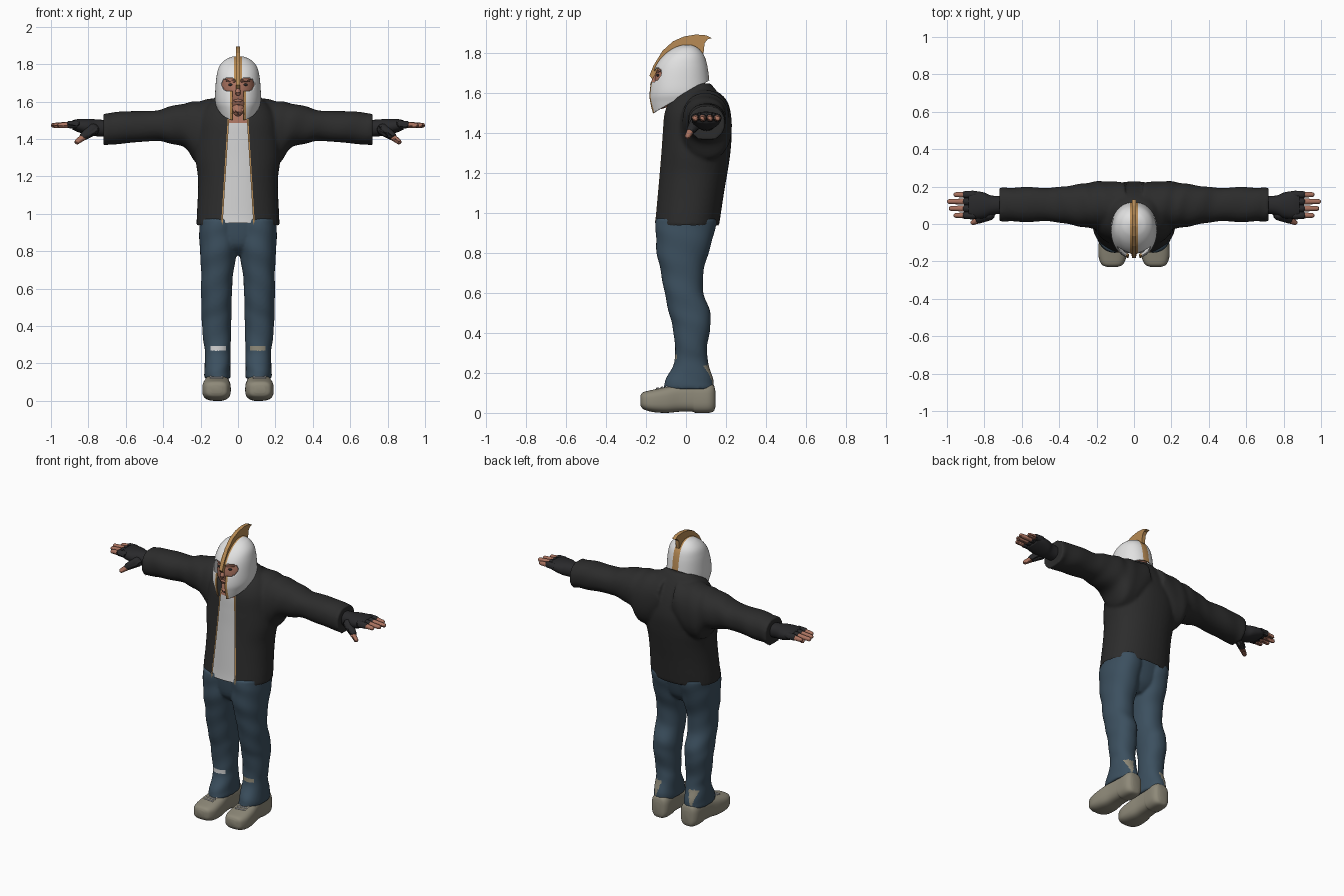
import bpy, bmesh, math
from mathutils import Vector, Matrix

if "Cube" in bpy.data.objects:
    bpy.data.objects.remove(bpy.data.objects["Cube"])


def material(name, r, g, b):
    m = bpy.data.materials.new(name)
    m.diffuse_color = (r, g, b, 1)
    m.use_nodes = True
    m.node_tree.nodes["Principled BSDF"].inputs["Base Color"].default_value = m.diffuse_color
    return m


SKIN = material("skin", 0.40, 0.17, 0.115)
WHITE = material("helmet white", 0.76, 0.76, 0.76)
GOLD = material("gold", 0.48, 0.26, 0.09)
BLACK = material("jacket black", 0.025, 0.025, 0.025)
GREY = material("shirt grey", 0.62, 0.62, 0.62)
DENIM = material("denim blue", 0.045, 0.08, 0.115)
TAN = material("boot tan", 0.27, 0.25, 0.19)
GLOVE = material("glove dark", 0.022, 0.022, 0.024)


def spline(rows, steps):
    """Catmull-Rom interpolation of whole table rows."""
    out = []
    for i in range(len(rows) - 1):
        p = [rows[max(0, min(len(rows) - 1, i + d))] for d in (-1, 0, 1, 2)]
        for j in range(steps):
            t = j / steps
            out.append([0.5 * (2 * b + (c - a) * t + (2 * a - 5 * b + 4 * c - d) * t * t
                               + (3 * b - a - 3 * c + d) * t ** 3) for a, b, c, d in zip(*p)])
    return out + [list(rows[-1])]


def loft(bm, axis, rows, s=1, n=40, steps=6, power=2.2, wave=0.0):
    """Rows are (position on axis, centre u, radius u, low v, high v)."""
    rings = []
    for k, (t, c, r, lo, hi) in enumerate(spline(rows, steps)):
        ring = []
        for i in range(n):
            a = 2 * math.pi * i / n
            ca, sa = math.cos(a), math.sin(a)
            f = 1 + wave * math.sin(k * 0.75 + 2 * a)
            u = c + f * r * math.copysign(abs(ca) ** (2 / power), ca)
            v = (lo + hi) / 2 + f * (hi - lo) / 2 * math.copysign(abs(sa) ** (2 / power), sa)
            x, y, z = {"z": (u, v, t), "x": (t, u, v), "y": (u, t, v)}[axis]
            ring.append(bm.verts.new((s * x, y, z)))
        rings.append(ring)
    for a, b in zip(rings, rings[1:]):
        for i in range(n):
            bm.faces.new((a[i], a[(i + 1) % n], b[(i + 1) % n], b[i]))
    bm.faces.new(rings[0])
    bm.faces.new(rings[-1])


def finish(bm, name, *mats, smooth=True, voxel=0):
    bmesh.ops.recalc_face_normals(bm, faces=bm.faces[:])
    me = bpy.data.meshes.new(name)
    bm.to_mesh(me)
    bm.free()
    ob = bpy.data.objects.new(name, me)
    bpy.context.collection.objects.link(ob)
    for m in mats:
        me.materials.append(m)
    if voxel:  # fuse overlapping lofts into one skin
        mod = ob.modifiers.new("fuse", "REMESH")
        mod.mode, mod.voxel_size = "VOXEL", voxel
        soft = ob.modifiers.new("soften", "SMOOTH")
        soft.iterations = 4
        bpy.context.view_layer.objects.active = ob
        for m in ("fuse", "soften"):
            bpy.ops.object.modifier_apply(modifier=m)
    for p in ob.data.polygons:
        p.use_smooth = smooth
    return ob


def edit(ob, planes, rule):
    """Cut along planes, then rule(centre, normal) gives a material index or -1 to delete."""
    bm = bmesh.new()
    bm.from_mesh(ob.data)
    for co, no in planes:
        bmesh.ops.bisect_plane(bm, geom=bm.verts[:] + bm.edges[:] + bm.faces[:],
                               plane_co=co, plane_no=no)
    bm.normal_update()
    dead = []
    for f in bm.faces:
        k = rule(f.calc_center_median(), f.normal)
        if k < 0:
            dead.append(f)
        else:
            f.material_index = k
    bmesh.ops.delete(bm, geom=dead, context="FACES")
    bm.to_mesh(ob.data)
    bm.free()


def capsule(name, a, b, ra, rb, mat):
    bm = bmesh.new()
    for p, r in ((a, ra), (b, rb)):
        bmesh.ops.create_uvsphere(bm, u_segments=12, v_segments=8, radius=r,
                                  matrix=Matrix.Translation(p))
    res = bmesh.ops.convex_hull(bm, input=bm.verts[:])
    bmesh.ops.delete(bm, geom=[v for v in bm.verts if not v.link_faces
                               or v in res["geom_interior"]], context="VERTS")
    return finish(bm, name, mat)


def ball(name, co, radii, mat):
    bm = bmesh.new()
    bmesh.ops.create_uvsphere(bm, u_segments=32, v_segments=20, radius=1,
                              matrix=Matrix.Translation(co) @ Matrix.Diagonal((*radii, 1)))
    return finish(bm, name, mat)


# Jacket: torso and sleeves fused, open at the front with a thin trim
torso = [(.935, 0, .222, -.165, .165), (1.0, 0, .22, -.158, .175), (1.1, 0, .215, -.148, .19),
         (1.2, 0, .215, -.138, .207), (1.3, 0, .228, -.128, .222), (1.4, 0, .225, -.12, .227),
         (1.5, 0, .21, -.11, .207), (1.57, 0, .175, -.08, .178), (1.62, 0, .125, -.03, .147),
         (1.65, 0, .09, .01, .12)]
sleeve = [(.05, .1, .12, 1.36, 1.62), (.15, .1, .13, 1.27, 1.613), (.22, .1, .125, 1.27, 1.602),
          (.28, .1, .115, 1.35, 1.592), (.37, .102, .1, 1.378, 1.572), (.45, .104, .09, 1.39, 1.55),
          (.58, .104, .093, 1.378, 1.55), (.68, .104, .09, 1.37, 1.54), (.72, .104, .093, 1.362, 1.537)]
bm = bmesh.new()
loft(bm, "z", torso)
for s in (-1, 1):
    loft(bm, "x", sleeve, s, wave=0.018)
jacket = finish(bm, "jacket", BLACK, GOLD, voxel=0.01)


def jacket_rule(c, n):
    d = abs(c.x) - (.083 - .062 * (c.z - .93))
    if c.z < .945 and n.z < -.7:
        return -1
    if c.y < .01 and n.y < .3 and d < 0:
        return -1
    return 1 if c.y < .01 and d < .008 else 0


edit(jacket, [((s * (.083 + w), 0, .93), (s, 0, .062)) for s in (-1, 1) for w in (0, .008)], jacket_rule)

# Shirt with bare upper chest, and neck
bm = bmesh.new()
loft(bm, "z", [(max(t, .95), c, r - .02, lo + .009, hi - .03) for t, c, r, lo, hi in torso[:-1]])
shirt = finish(bm, "shirt", GREY, SKIN)
edit(shirt, [((0, 0, 1.485), (0, 0, 1))], lambda c, n: 1 if c.z > 1.485 else 0)
bm = bmesh.new()
loft(bm, "z", [(1.48, 0, .075, -.05, .12), (1.58, 0, .068, -.06, .11), (1.7, 0, .068, -.08, .085)])
finish(bm, "neck", SKIN)

# Jeans: two legs and hips fused, with torn patches
leg = [(.12, .11, .07, -.115, .142), (.17, .11, .07, -.1, .135), (.25, .108, .068, -.06, .112),
       (.32, .112, .073, -.055, .105), (.42, .115, .079, -.065, .12), (.5, .115, .081, -.085, .122),
       (.6, .115, .083, -.107, .088), (.7, .11, .087, -.125, .087), (.8, .105, .099, -.146, .112),
       (.9, .103, .104, -.152, .142), (.975, .1, .107, -.152, .152)]
bm = bmesh.new()
for s in (-1, 1):
    loft(bm, "z", leg, s, wave=0.015)
loft(bm, "z", [(.78, 0, .06, -.07, .06), (.84, 0, .15, -.13, .11), (.975, 0, .205, -.15, .15)])
jeans = finish(bm, "jeans", DENIM, GREY, TAN, voxel=0.008)


def jeans_rule(c, n):
    ax = abs(c.x)
    if c.y < 0 and abs(c.z - .28) < .014 - .15 * max(0, abs(ax - .108) - .02) and abs(ax - .108) < .042:
        return 1 if c.x < 0 else 2
    return 2 if c.y > .07 and .14 < c.z < .24 and abs(ax - .13) < (c.z - .13) * .3 else 0


edit(jeans, [], jeans_rule)

# Boots with laces
boot = [(-.229, .116, .03, .04, .085), (-.215, .116, .058, .02, .103), (-.17, .115, .075, .005, .115),
        (-.1, .114, .074, 0, .13), (-.03, .112, .064, .006, .145), (.03, .11, .061, .006, .15),
        (.05, .109, .061, 0, .15), (.11, .107, .06, 0, .15), (.138, .106, .046, .008, .14),
        (.147, .106, .025, .03, .11)]
for s in (-1, 1):
    bm = bmesh.new()
    loft(bm, "y", boot, s, power=3)
    finish(bm, "boot", TAN)
    for i in range(3):
        y, z = -.145 + .022 * i, .122 + .004 * i
        capsule("boot_lace", (s * .085, y, z), (s * .145, y + .006, z), .005, .005, GREY)

# Gloves and bare fingertips
palm = [(.69, .104, .045, 1.41, 1.5), (.76, .1, .052, 1.415, 1.505), (.8, .1, .068, 1.42, 1.508),
        (.85, .102, .074, 1.435, 1.507), (.885, .103, .07, 1.45, 1.5)]
fingers = [(.046, .965), (.083, .99), (.12, 1.0), (.157, .965)]
for s in (-1, 1):
    bm = bmesh.new()
    loft(bm, "x", palm, s, n=24)
    finish(bm, "glove_palm", GLOVE)
    for y, tip in fingers:
        capsule("glove_finger", (s * .86, y, 1.477), (s * .9, y, 1.477), .021, .02, GLOVE)
        capsule("finger", (s * .88, y, 1.477), (s * (tip - .013), y, 1.473), .0175, .013, SKIN)
    capsule("glove_thumb", (s * .775, .05, 1.45), (s * .825, .025, 1.415), .032, .022, GLOVE)
    capsule("thumb", (s * .82, .025, 1.415), (s * .86, .008, 1.385), .019, .014, SKIN)

# Head and face inside the helmet
ball("head", (0, -.045, 1.655), (.093, .112, .135), SKIN)
capsule("nose", (0, -.15, 1.69), (0, -.165, 1.645), .009, .014, SKIN)
ball("lips", (0, -.148, 1.605), (.024, .01, .008), SKIN)
capsule("chin", (0, -.115, 1.56), (0, -.13, 1.545), .035, .025, SKIN)
for s in (-1, 1):
    ball("eye", (s * .038, -.138, 1.69), (.013, .01, .007), GLOVE)
    capsule("brow", (s * .018, -.145, 1.708), (s * .06, -.125, 1.712), .006, .005, SKIN)

# Helmet shell: slanted rim, T-shaped face opening, gold band and cheek edging
bm = bmesh.new()
loft(bm, "z", [(1.47, 0, .085, -.165, .125), (1.55, 0, .108, -.183, .125), (1.6, 0, .122, -.186, .122),
               (1.67, 0, .121, -.175, .116), (1.74, 0, .114, -.15, .106), (1.79, 0, .099, -.112, .09),
               (1.825, 0, .066, -.065, .062), (1.842, 0, .025, -.02, .03)], n=144, steps=10, power=2.1)
helmet = finish(bm, "helmet", WHITE, GOLD)
RIM = Vector((0, -.585, 1))


def helmet_rule(c, n):
    ax = abs(c.x)
    if (c - Vector((0, .118, 1.665))).dot(RIM) < 0:
        return -1
    if c.y < -.03:
        eye = (abs(ax - .048) / .04) ** 2.5 + (abs(c.z - 1.692) / .035) ** 2.5 < 1
        if eye or (ax < .03 and c.z < 1.7):
            return -1
        if ax < .044 and c.z < 1.675:
            return 1
    return 1 if ax < .022 else 0


cuts = [((x * s, 0, 0), (1, 0, 0)) for s in (-1, 1) for x in (.022, .03, .044)]
edit(helmet, cuts + [((0, .118, 1.665), RIM)], helmet_rule)
shell = helmet.modifiers.new("thickness", "SOLIDIFY")
shell.thickness = .006

# Crest fin swept to a point at the back
profile = [(-.183, 1.688), (-.163, 1.738), (-.118, 1.812), (-.065, 1.86), (-.01, 1.884), (.05, 1.894),
           (.1, 1.89), (.13, 1.876), (.108, 1.87), (.093, 1.85), (.088, 1.8), (.06, 1.8),
           (0, 1.82), (-.08, 1.785), (-.13, 1.735), (-.168, 1.67)]
bm = bmesh.new()
face = bm.faces.new([bm.verts.new((-.012, y, z)) for y, z in profile])
side = bmesh.ops.extrude_face_region(bm, geom=[face])
bmesh.ops.translate(bm, vec=(.024, 0, 0), verts=[v for v in side["geom"] if isinstance(v, bmesh.types.BMVert)])
finish(bm, "helmet_crest", GOLD, smooth=False)
